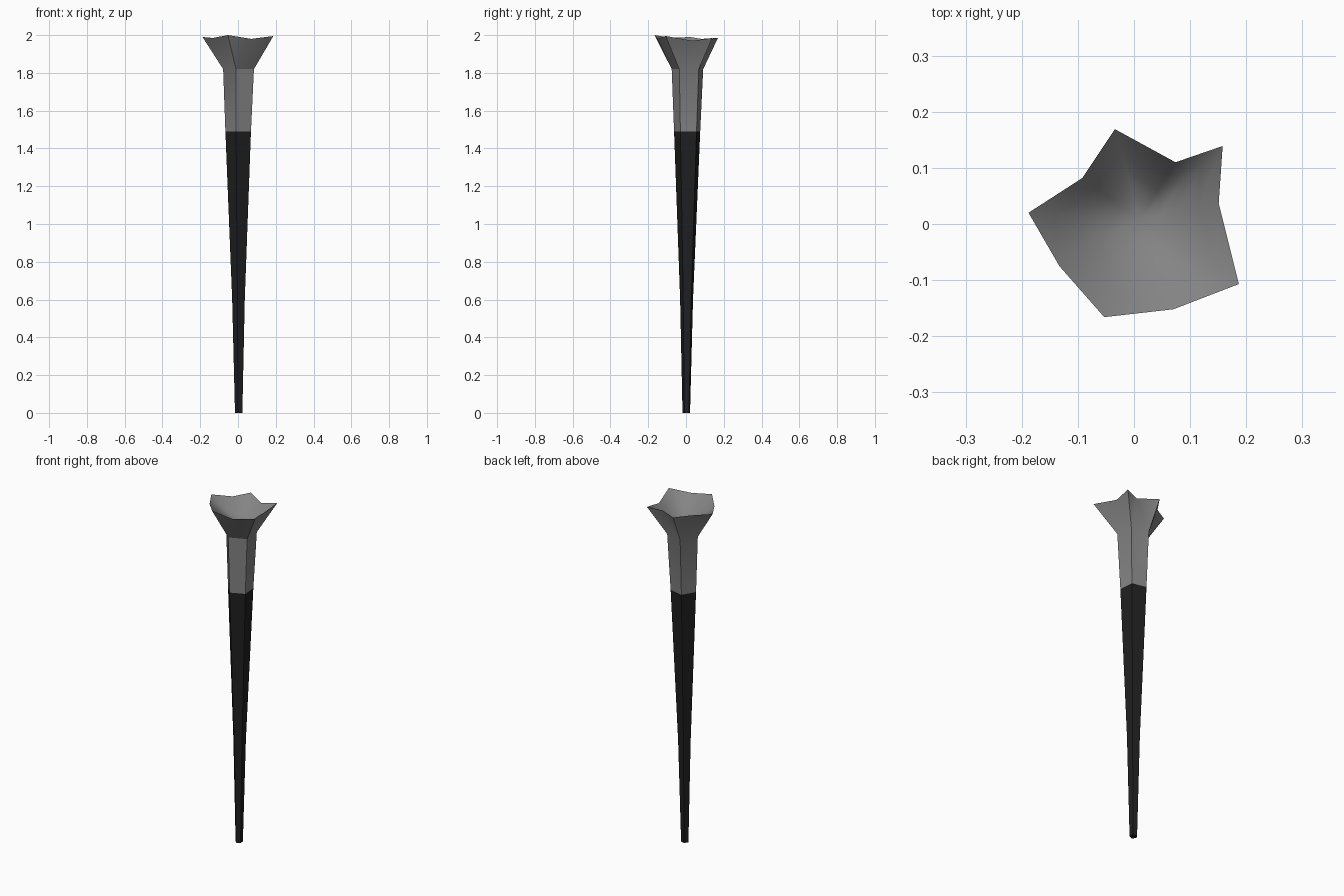
import bpy
import bmesh
from math import cos, sin, radians, pi

if "Cube" in bpy.data.objects:
    bpy.data.objects.remove(bpy.data.objects["Cube"], do_unlink=True)


def material(name, value):
    mat = bpy.data.materials.new(name)
    mat.use_nodes = True
    color = (value, value, value, 1)
    mat.diffuse_color = color
    mat.node_tree.nodes["Principled BSDF"].inputs["Base Color"].default_value = color
    return mat


grey = material("grey", 0.23)
black = material("black", 0.014)


def finish(bm, name, mat, angle):
    bmesh.ops.recalc_face_normals(bm, faces=bm.faces)
    mesh = bpy.data.meshes.new(name)
    bm.to_mesh(mesh)
    bm.free()
    mesh.materials.append(mat)
    obj = bpy.data.objects.new(name, mesh)
    bpy.context.collection.objects.link(obj)
    bpy.ops.object.select_all(action="DESELECT")
    obj.select_set(True)
    bpy.context.view_layer.objects.active = obj
    bpy.ops.object.shade_smooth_by_angle(angle=radians(angle))
    return obj


def ring(bm, radius, x, y, z):
    """Five corners in line with the five points of the flared rim."""
    return [bm.verts.new((x + radius * cos(radians(-31 + 72 * i)),
                          y + radius * sin(radians(-31 + 72 * i)), z))
            for i in range(5)]


def bridge(bm, low, high):
    n = len(low)
    for i in range(n):
        j = (i + 1) % n
        bm.faces.new((low[i], low[j], high[j], high[i]))


# Uneven rim: alternating points and dips
RIM = [(0.187, -0.107, 1.995), (0.151, 0.037, 1.97),
       (0.158, 0.139, 1.985), (0.074, 0.110, 1.975),
       (-0.034, 0.169, 1.985), (-0.092, 0.082, 1.98),
       (-0.188, 0.020, 1.99), (-0.133, -0.075, 1.985),
       (-0.053, -0.166, 2.0), (0.070, -0.152, 1.98)]
COLLAR = (0.073, 0.006, 0.008, 1.49)

# Black tapered spike
bm = bmesh.new()
foot = ring(bm, 0.021, 0.005, 0.002, 0)
middle = ring(bm, 0.036, 0.005, 0.004, 0.6)
collar = ring(bm, *COLLAR)
bm.faces.new(foot)
bridge(bm, foot, middle)
bridge(bm, middle, collar)
finish(bm, "tapered_spike", black, 30)

# Grey neck and flared head
bm = bmesh.new()
collar = ring(bm, *COLLAR)
neck = ring(bm, 0.088, 0.009, 0.010, 1.82)
bridge(bm, collar, neck)
rim = [bm.verts.new(p) for p in RIM]
for i in range(5):
    j = (i + 1) % 5
    tip, dip, next_tip = rim[2 * i], rim[2 * i + 1], rim[2 * j]
    bm.faces.new((neck[i], dip, tip))
    bm.faces.new((neck[i], neck[j], dip))
    bm.faces.new((neck[j], next_tip, dip))
finish(bm, "flared_head", grey, 30)

# Smooth hollow inside the head
bm = bmesh.new()
cx, cy, floor = 0.01, 0.01, 1.89
loops = []
for t in (1, 0.75, 0.5, 0.25):
    loops.append([bm.verts.new((cx + (x - cx) * t, cy + (y - cy) * t,
                                floor + (z - floor) * (1 - cos(t * pi / 2))))
                  for x, y, z in RIM])
for outer, inner in zip(loops, loops[1:]):
    bridge(bm, inner, outer)
centre = bm.verts.new((cx, cy, floor))
for i in range(10):
    bm.faces.new((centre, loops[-1][i], loops[-1][(i + 1) % 10]))
bowl = finish(bm, "inner_bowl", grey, 180)
# An open surface: make the inside of the bowl face upwards
if sum(p.normal.z for p in bowl.data.polygons) < 0:
    bowl.data.flip_normals()
